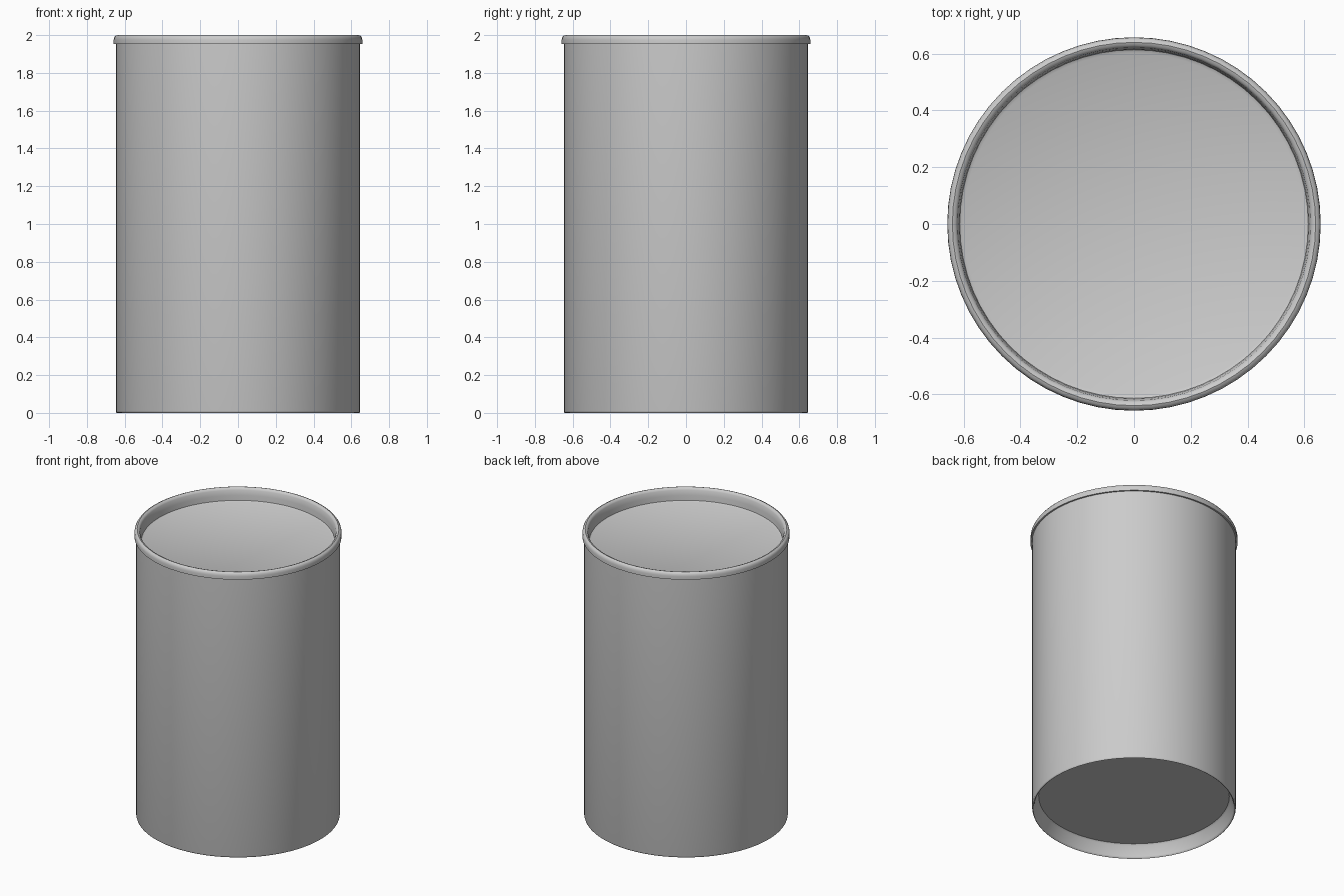
import bpy, bmesh, math

if "Cube" in bpy.data.objects:
    bpy.data.objects.remove(bpy.data.objects["Cube"])

SEGMENTS = 64


def lathe(name, profile):
    """Spin an (r, z) profile around z; a first radius of 0 closes the disc."""
    bm = bmesh.new()
    verts = [bm.verts.new((r, 0, z)) for r, z in profile]
    edges = [bm.edges.new(pair) for pair in zip(verts, verts[1:])]
    bmesh.ops.spin(bm, geom=verts + edges, cent=(0, 0, 0), axis=(0, 0, 1),
                   angle=math.tau, steps=SEGMENTS, use_merge=False)
    bmesh.ops.remove_doubles(bm, verts=bm.verts[:], dist=1e-5)
    bmesh.ops.recalc_face_normals(bm, faces=bm.faces[:])
    # the outermost face must point away from the axis
    outer = max(bm.faces, key=lambda f: f.calc_center_median().xy.length)
    c = outer.calc_center_median()
    if outer.normal.x * c.x + outer.normal.y * c.y < 0:
        bmesh.ops.reverse_faces(bm, faces=bm.faces[:])
    mesh = bpy.data.meshes.new(name)
    bm.to_mesh(mesh)
    bm.free()
    obj = bpy.data.objects.new(name, mesh)
    bpy.context.collection.objects.link(obj)
    bpy.ops.object.select_all(action='DESELECT')
    obj.select_set(True)
    bpy.context.view_layer.objects.active = obj
    bpy.ops.object.shade_smooth_by_angle(angle=math.radians(40))
    return obj


# Drum body: recessed base, inner skirt, rolled foot and straight outer wall
lathe("drum_body", [
    (0, 0.09), (0.605, 0.09), (0.615, 0.08), (0.632, 0.012), (0.636, 0.003),
    (0.641, 0), (0.645, 0.003), (0.647, 0.01), (0.647, 1.96)])

# Lid: recessed panel, sloped inner wall, rounded rim and outer lip
lathe("lid_with_rim", [
    (0, 1.91), (0.602, 1.91), (0.614, 1.916), (0.617, 1.95), (0.622, 1.985),
    (0.629, 1.996), (0.640, 2.0), (0.650, 1.996), (0.656, 1.987),
    (0.658, 1.975), (0.658, 1.953), (0.647, 1.953)])
